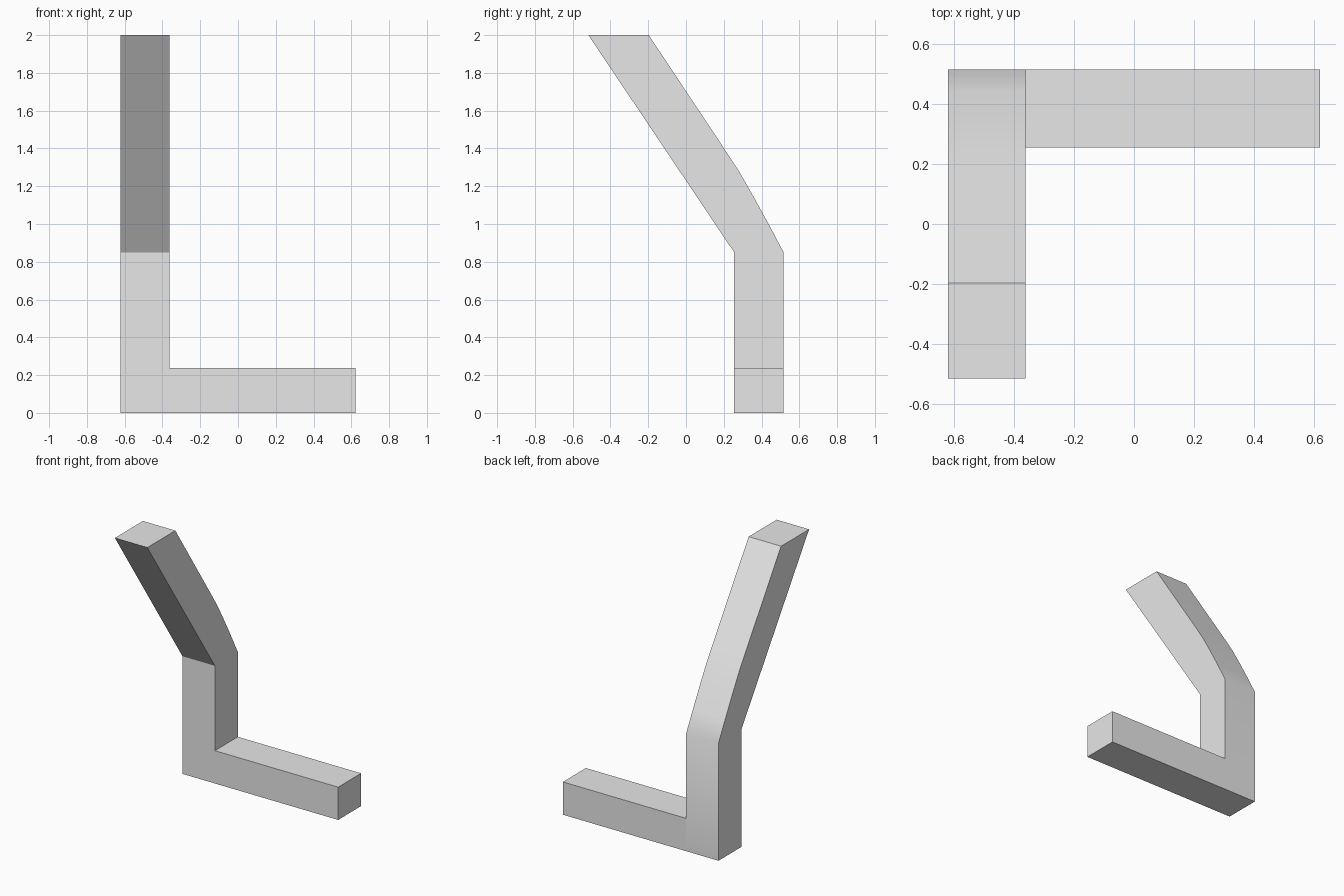
import bpy
import bmesh
from mathutils import Vector

cube = bpy.data.objects.get("Cube")
if cube:
    bpy.data.objects.remove(cube, do_unlink=True)

grey = bpy.data.materials.new("light grey")
grey.use_nodes = True
grey.diffuse_color = (0.8, 0.8, 0.8, 1)
grey.node_tree.nodes["Principled BSDF"].inputs["Base Color"].default_value = (0.8, 0.8, 0.8, 1)

HALF_LENGTH = 0.622
INNER_X = -0.363
FRONT, BACK = 0.255, 0.517
BEND = 0.85


def extrude_profile(name, profile, x_start, x_end):
    """Extrude a closed (y, z) outline along x."""
    bm = bmesh.new()
    face = bm.faces.new([bm.verts.new((x_start, y, z)) for y, z in profile])
    result = bmesh.ops.extrude_face_region(bm, geom=[face])
    moved = [v for v in result["geom"] if isinstance(v, bmesh.types.BMVert)]
    bmesh.ops.translate(bm, verts=moved, vec=Vector((x_end - x_start, 0, 0)))
    bmesh.ops.recalc_face_normals(bm, faces=bm.faces)
    mesh = bpy.data.meshes.new(name)
    bm.to_mesh(mesh)
    bm.free()
    mesh.materials.append(grey)
    obj = bpy.data.objects.new(name, mesh)
    bpy.context.collection.objects.link(obj)
    return obj


# Upright post leaning forward above the bend, with a softly curved back
post = extrude_profile("bent_post", [
    (FRONT, 0), (BACK, 0), (BACK, BEND),
    (0.44, 0.995), (0.362, 1.137), (0.283, 1.275), (0.21, 1.387),
    (-0.197, 2), (-0.517, 2), (FRONT, BEND),
], -HALF_LENGTH, INNER_X)

# Horizontal foot butting against the post
foot = extrude_profile("foot_beam", [
    (FRONT, 0), (BACK, 0), (BACK, 0.237), (FRONT, 0.237),
], INNER_X, HALF_LENGTH)

# Smooth the curved back while keeping the box edges crisp
bpy.ops.object.select_all(action="DESELECT")
for obj in (post, foot):
    obj.select_set(True)
bpy.context.view_layer.objects.active = post
bpy.ops.object.shade_smooth_by_angle()
